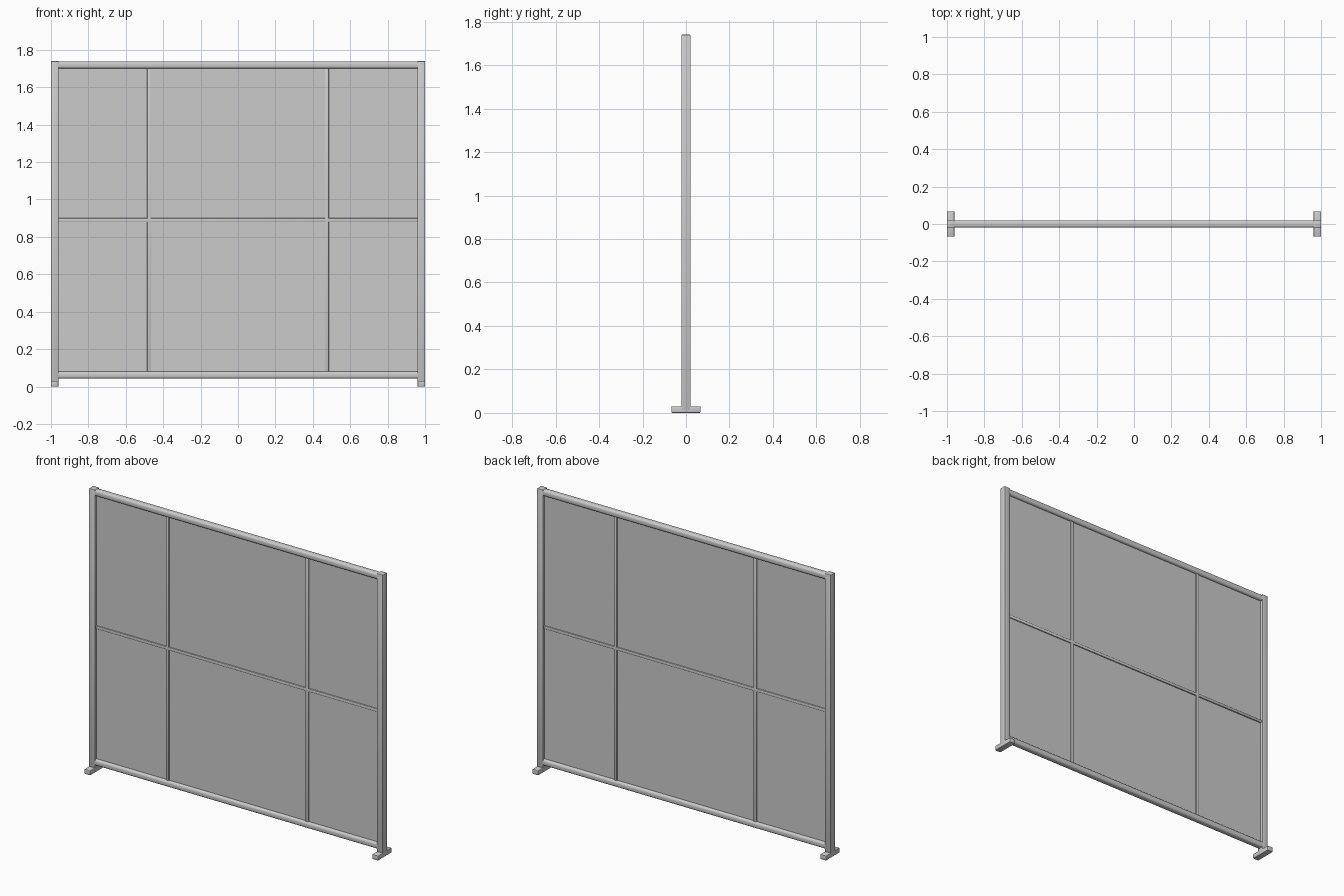
import bpy

if "Cube" in bpy.data.objects:
    bpy.data.objects.remove(bpy.data.objects["Cube"])


def bar(name, lo, hi, bevel=0.0, segments=3):
    """Rounded box spanning the corners lo and hi."""
    size = [b - a for a, b in zip(lo, hi)]
    centre = [(a + b) / 2 for a, b in zip(lo, hi)]
    bpy.ops.mesh.primitive_cube_add(size=1, location=centre)
    ob = bpy.context.object
    ob.name = name
    ob.scale = size
    bpy.ops.object.transform_apply(location=False, rotation=False, scale=True)
    if bevel:
        mod = ob.modifiers.new("rounding", "BEVEL")
        mod.width = bevel
        mod.segments = segments
        bpy.ops.object.modifier_apply(modifier=mod.name)
        bpy.ops.object.shade_smooth_by_angle()
    return ob


def rail(name, z0, z1):
    """Horizontal tube with strongly rounded long edges."""
    ob = bar(name, (-0.965, -0.02, z0), (0.965, 0.02, z1))
    mod = ob.modifiers.new("rounding", "BEVEL")
    mod.limit_method = "WEIGHT"
    weights = ob.data.attributes.new("bevel_weight_edge", "FLOAT", "EDGE")
    for e in ob.data.edges:
        a, b = (ob.data.vertices[i].co for i in e.vertices)
        weights.data[e.index].value = 1.0 if abs(a.x - b.x) > 1 else 0.0
    mod.width = 0.013
    mod.segments = 4
    bpy.ops.object.modifier_apply(modifier=mod.name)
    bpy.ops.object.shade_smooth_by_angle()


# Thin infill panel
bar("panel", (-0.97, -0.003, 0.06), (0.97, 0.003, 1.72))

# Top and bottom rails
rail("top_rail", 1.70, 1.738)
rail("bottom_rail", 0.042, 0.08)

# Middle glazing bar
bar("middle_bar", (-0.965, -0.01, 0.88), (0.965, 0.01, 0.90), 0.003, 2)

# Posts, feet and vertical bars on both sides
for side, s in (("left", -1), ("right", 1)):
    def span(a, b):
        return sorted((s * a, s * b))
    x0, x1 = span(0.96, 1.0)
    bar(f"{side}_post", (x0, -0.021, 0.01), (x1, 0.021, 1.74), 0.003, 2)
    bar(f"{side}_foot", (x0, -0.067, 0.0), (x1, 0.067, 0.03), 0.004, 2)
    x0, x1 = span(0.465, 0.486)
    bar(f"{side}_vertical_bar", (x0, -0.01, 0.07), (x1, 0.01, 1.71), 0.003, 2)
